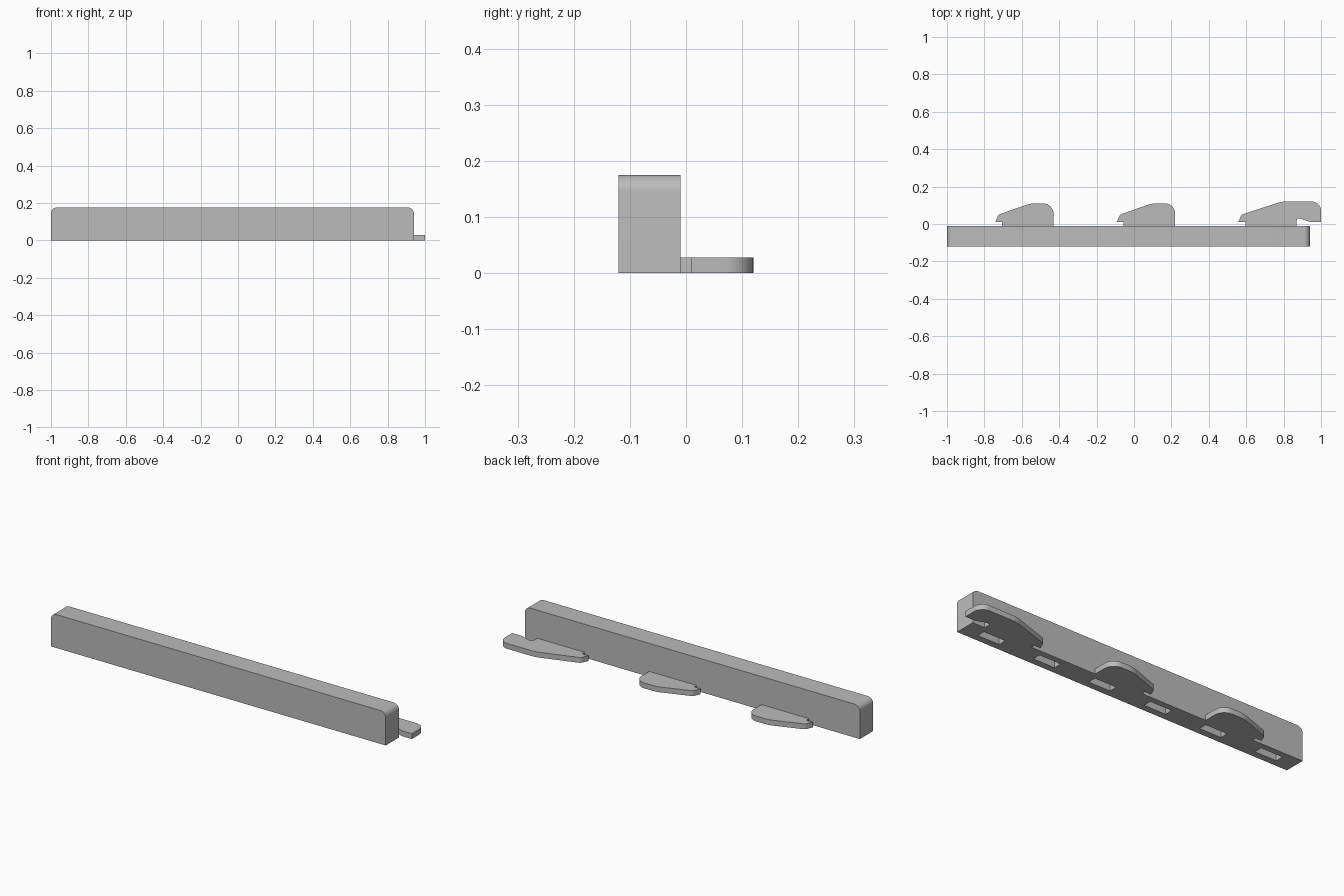
import bpy
import bmesh
import math
from mathutils import Vector

if "Cube" in bpy.data.objects:
    bpy.data.objects.remove(bpy.data.objects["Cube"], do_unlink=True)

GREY = (0.5, 0.5, 0.5, 1)
grey = bpy.data.materials.new("plain grey")
grey.diffuse_color = GREY
grey.use_nodes = True
grey.node_tree.nodes["Principled BSDF"].inputs["Base Color"].default_value = GREY


def rounded(points, steps=8):
    """Outline from (u, v, radius) corners, each radius turned into an arc."""
    out = []
    for i, (u, v, r) in enumerate(points):
        p = Vector((u, v))
        if r == 0:
            out.append(p)
            continue
        a = (Vector(points[i - 1][:2]) - p).normalized()
        b = (Vector(points[(i + 1) % len(points)][:2]) - p).normalized()
        half = a.angle(b) / 2
        centre = p + (a + b).normalized() * r / math.sin(half)
        start = p + a * r / math.tan(half) - centre
        end = p + b * r / math.tan(half) - centre
        sweep = start.angle(end)
        for k in range(steps + 1):
            t = k / steps
            arc = start * math.sin((1 - t) * sweep) + end * math.sin(t * sweep)
            out.append(centre + arc / math.sin(sweep))
    return out


def prism(name, outline, place, depth):
    """Extrude a flat outline; place maps (u, v) to a 3D point."""
    bm = bmesh.new()
    face = bm.faces.new([bm.verts.new(place(p)) for p in outline])
    geom = bmesh.ops.extrude_face_region(bm, geom=[face])["geom"]
    moved = [g for g in geom if isinstance(g, bmesh.types.BMVert)]
    bmesh.ops.translate(bm, verts=moved, vec=depth)
    bmesh.ops.recalc_face_normals(bm, faces=bm.faces)
    mesh = bpy.data.meshes.new(name)
    bm.to_mesh(mesh)
    bm.free()
    mesh.materials.append(grey)
    obj = bpy.data.objects.new(name, mesh)
    bpy.context.collection.objects.link(obj)
    return obj


def smooth(obj):
    bpy.ops.object.select_all(action="DESELECT")
    obj.select_set(True)
    bpy.context.view_layer.objects.active = obj
    bpy.ops.object.shade_smooth_by_angle(angle=math.radians(30))


# Long bar with rounded upper ends
R = 0.03
bar = prism("bar", rounded([(-1, 0, 0), (0.94, 0, 0), (0.94, 0.175, R), (-1, 0.175, R)]),
            lambda p: (p.x, -0.12, p.y), (0, 0.11, 0))

# Row of blind slots cut into the underside
bm = bmesh.new()
for i in range(6):
    made = bmesh.ops.create_cube(bm, size=1)["verts"]
    bmesh.ops.scale(bm, verts=made, vec=(0.125, 0.043, 0.2))
    bmesh.ops.translate(bm, verts=made, vec=(0.785 - i * 0.326, -0.063, 0))
cut_mesh = bpy.data.meshes.new("slot_cutter")
bm.to_mesh(cut_mesh)
bm.free()
cut_mesh.materials.append(grey)
cutter = bpy.data.objects.new("slot_cutter", cut_mesh)
bpy.context.collection.objects.link(cutter)
mod = bar.modifiers.new("slots", "BOOLEAN")
mod.operation = "DIFFERENCE"
mod.solver = "EXACT"
mod.object = cutter
bpy.context.view_layer.objects.active = bar
bpy.ops.object.modifier_apply(modifier=mod.name)
bpy.data.objects.remove(cutter, do_unlink=True)
smooth(bar)

# Flat hooks along the back; the last one has an extra overhanging tip
neck = [(-0.705, -0.01, 0), (-0.705, 0.01, 0), (-0.742, 0.01, 0), (-0.725, 0.05, 0.025)]
short_end = [(-0.555, 0.11, 0.15), (-0.43, 0.11, 0.055), (-0.43, -0.01, 0)]
long_end = [(-0.51, 0.12, 0.15), (-0.3, 0.12, 0.05), (-0.3, 0.01, 0), (-0.355, 0.01, 0.04),
            (-0.43, 0.035, 0.012), (-0.43, -0.01, 0)]
for name, shift, end in (("right_hook", 0, short_end), ("middle_hook", 0.65, short_end),
                         ("left_hook", 1.3, long_end)):
    hook = prism(name, rounded(neck + end),
                 lambda p: (p.x + shift, p.y, 0), (0, 0, 0.028))
    smooth(hook)
